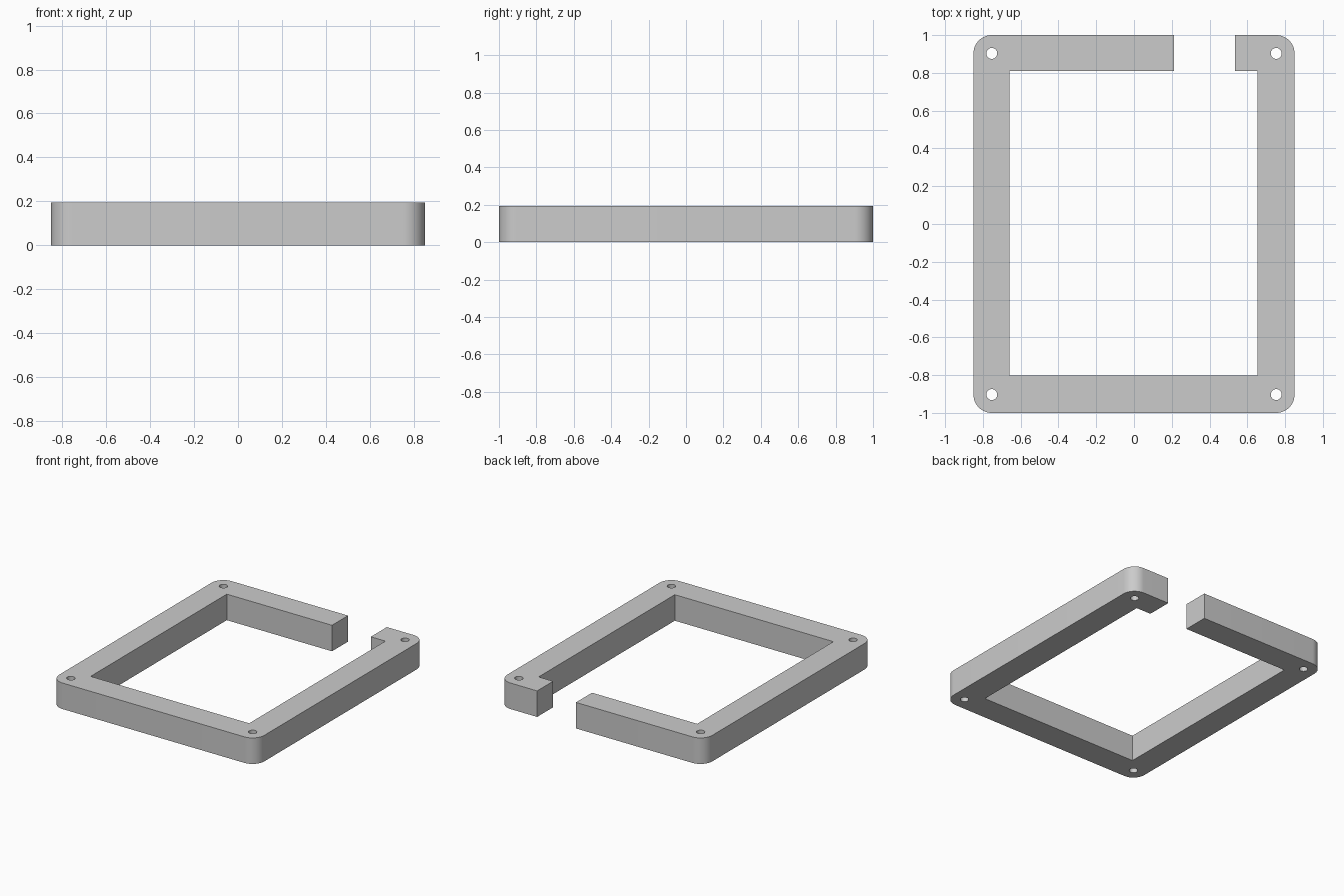
import bpy
import bmesh
from mathutils import Matrix, Vector

if "Cube" in bpy.data.objects:
    bpy.data.objects.remove(bpy.data.objects["Cube"], do_unlink=True)

HEIGHT = 0.195
HALF_X, HALF_Y = 0.85, 1.0
CORNER = 0.097

grey = bpy.data.materials.new("plain grey")
grey.use_nodes = True
colour = (0.6, 0.6, 0.6, 1)
grey.diffuse_color = colour
grey.node_tree.nodes["Principled BSDF"].inputs["Base Color"].default_value = colour


def make_object(name, bm):
    mesh = bpy.data.meshes.new(name)
    bm.to_mesh(mesh)
    bm.free()
    mesh.materials.append(grey)
    obj = bpy.data.objects.new(name, mesh)
    bpy.context.collection.objects.link(obj)
    return obj


def block(name, x0, x1, y0, y1, z0, z1, radius=0):
    """Box between limits, with optional rounded upright edges."""
    bm = bmesh.new()
    centre = Vector(((x0 + x1) / 2, (y0 + y1) / 2, (z0 + z1) / 2))
    size = Matrix.Diagonal((x1 - x0, y1 - y0, z1 - z0, 1))
    bmesh.ops.create_cube(bm, size=1, matrix=Matrix.Translation(centre) @ size)
    if radius:
        upright = [e for e in bm.edges
                   if abs(e.verts[0].co.z - e.verts[1].co.z) > 0.01]
        bmesh.ops.bevel(bm, geom=upright, offset=radius, segments=12,
                        profile=0.5, affect='EDGES')
    return make_object(name, bm)


def hole(name, x, y):
    bm = bmesh.new()
    bmesh.ops.create_cone(bm, cap_ends=True, segments=32, radius1=0.029,
                          radius2=0.029, depth=1,
                          matrix=Matrix.Translation((x, y, HEIGHT / 2)))
    return make_object(name, bm)


# Rounded rectangular slab
frame = block("frame", -HALF_X, HALF_X, -HALF_Y, HALF_Y, 0, HEIGHT, CORNER)

# Central opening, gap in the back rail, and corner screw holes
cutters = [
    block("opening_cutter", -0.66, 0.655, -0.803, 0.81, -0.2, 0.4),
    block("gap_cutter", 0.212, 0.534, 0.7, 1.2, -0.3, 0.5),
]
for sx in (-1, 1):
    for sy in (-1, 1):
        cutters.append(hole("hole_cutter", sx * (HALF_X - CORNER),
                            sy * (HALF_Y - CORNER)))

bpy.context.view_layer.objects.active = frame
for cutter in cutters:
    cutter.hide_render = True
    mod = frame.modifiers.new("cut", 'BOOLEAN')
    mod.operation = 'DIFFERENCE'
    mod.solver = 'EXACT'
    mod.object = cutter
    bpy.ops.object.modifier_apply(modifier=mod.name)
    bpy.data.objects.remove(cutter, do_unlink=True)

# Smooth round corners and holes, crisp edges elsewhere
bpy.ops.object.select_all(action='DESELECT')
frame.select_set(True)
bpy.ops.object.shade_smooth_by_angle(angle=0.6)
